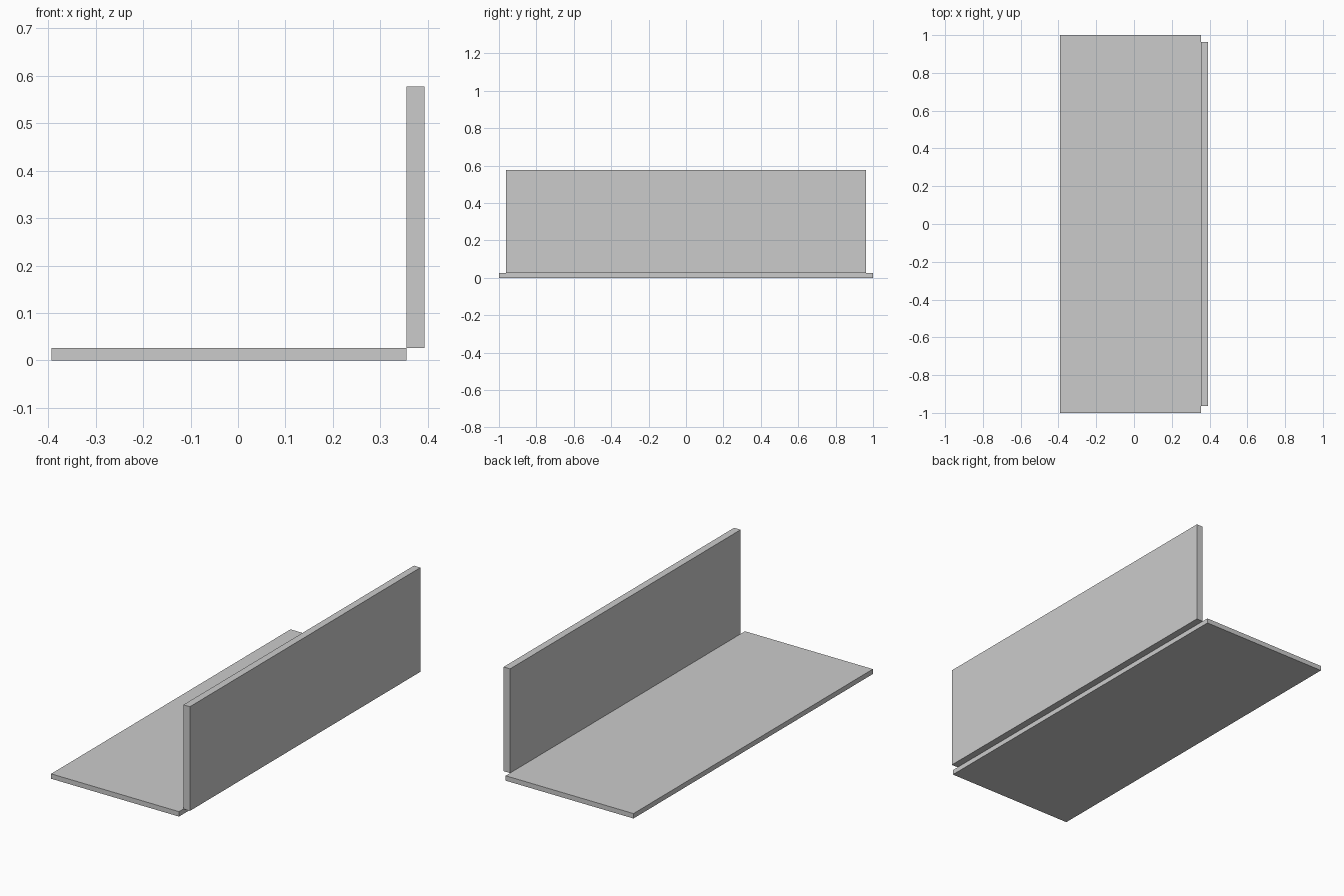
import bpy

if "Cube" in bpy.data.objects:
    bpy.data.objects.remove(bpy.data.objects["Cube"])


def box(name, x, y, z):
    """Box spanning the given (min, max) ranges."""
    centre = [(a + b) / 2 for a, b in (x, y, z)]
    bpy.ops.mesh.primitive_cube_add(size=1, location=centre)
    ob = bpy.context.object
    ob.name = name
    ob.scale = [b - a for a, b in (x, y, z)]
    bpy.ops.object.transform_apply(location=False, rotation=False, scale=True)
    return ob


# Flat horizontal board
box("seat_board", (-0.393, 0.355), (-1, 1), (0, 0.026))

# Upright board along the right edge, slightly shorter
box("back_board", (0.355, 0.393), (-0.963, 0.963), (0.026, 0.577))
